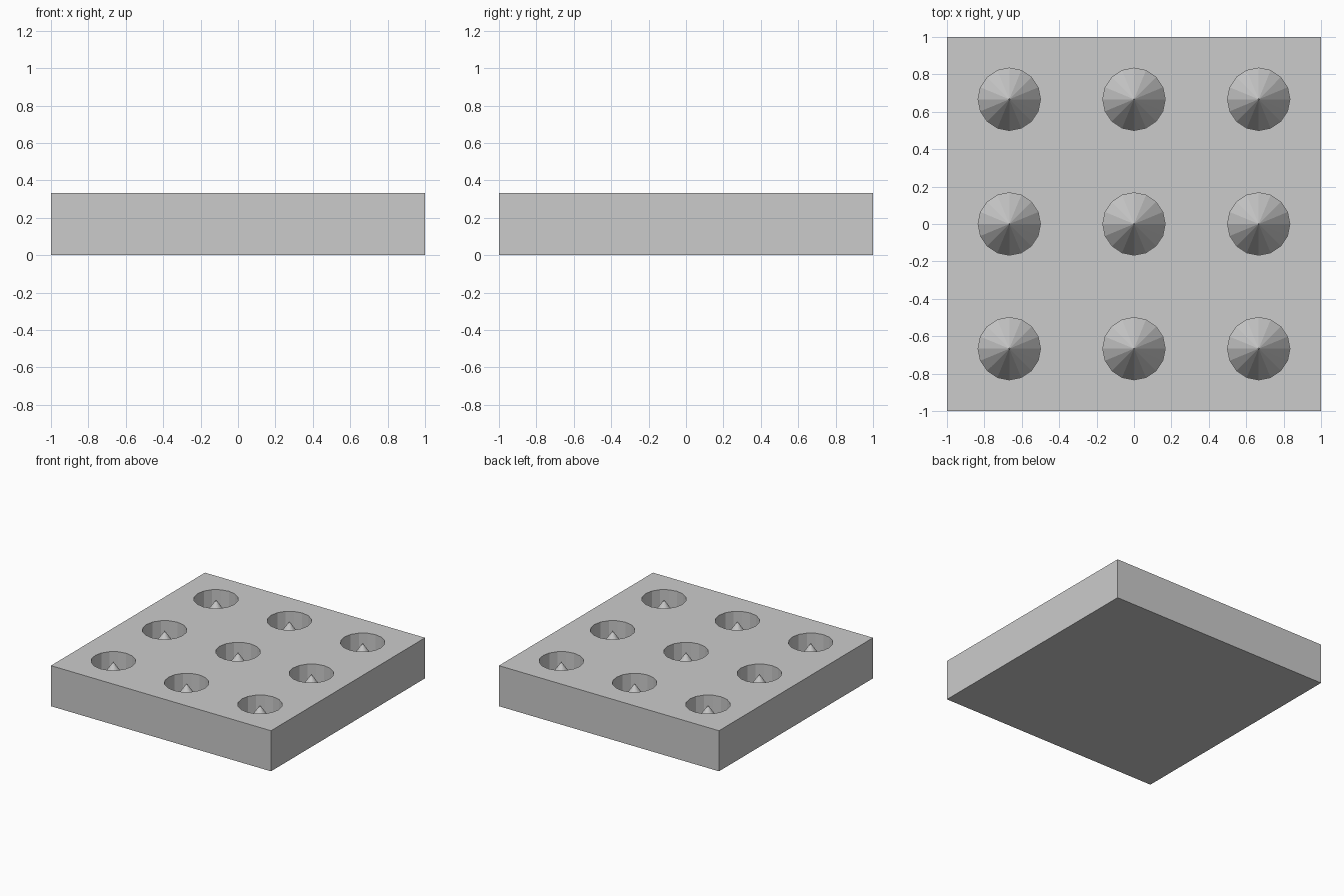
import bpy, bmesh
from math import cos, sin, tau

if "Cube" in bpy.data.objects:
    bpy.data.objects.remove(bpy.data.objects["Cube"])

PITCH = 2 / 3        # socket spacing
R = 1 / 6            # socket radius
H = 1 / 3            # plate thickness
FLOOR = H - 0.25     # bottom of each socket
TIP = H - 0.005      # tip of the spike standing in each socket
SIDES = 16


def add_object(name, bm):
    bmesh.ops.recalc_face_normals(bm, faces=bm.faces)
    mesh = bpy.data.meshes.new(name)
    bm.to_mesh(mesh)
    bm.free()
    obj = bpy.data.objects.new(name, mesh)
    bpy.context.collection.objects.link(obj)
    return obj


def add_socket(bm, cx, cy):
    """Round cutter whose underside is hollowed to a cone, leaving a spike."""
    def ring(z):
        return [bm.verts.new((cx + R * cos(tau * i / SIDES),
                              cy + R * sin(tau * i / SIDES), z)) for i in range(SIDES)]
    low, high = ring(FLOOR), ring(H + 0.1)
    tip = bm.verts.new((cx, cy, TIP))
    for i in range(SIDES):
        j = (i + 1) % SIDES
        bm.faces.new((low[i], low[j], high[j], high[i]))
        bm.faces.new((low[j], low[i], tip))
    bm.faces.new(high)


# Square plate
bm = bmesh.new()
bmesh.ops.create_cube(bm, size=1)
bmesh.ops.scale(bm, vec=(2, 2, H), verts=bm.verts)
bmesh.ops.translate(bm, vec=(0, 0, H / 2), verts=bm.verts)
plate = add_object("plate", bm)

# Three by three grid of spiked sockets
bm = bmesh.new()
for ix in (-1, 0, 1):
    for iy in (-1, 0, 1):
        add_socket(bm, ix * PITCH, iy * PITCH)
cutter = add_object("socket_cutter", bm)
cutter.hide_render = True
cutter.hide_set(True)

cut = plate.modifiers.new("sockets", 'BOOLEAN')
cut.operation = 'DIFFERENCE'
cut.solver = 'EXACT'
cut.object = cutter
